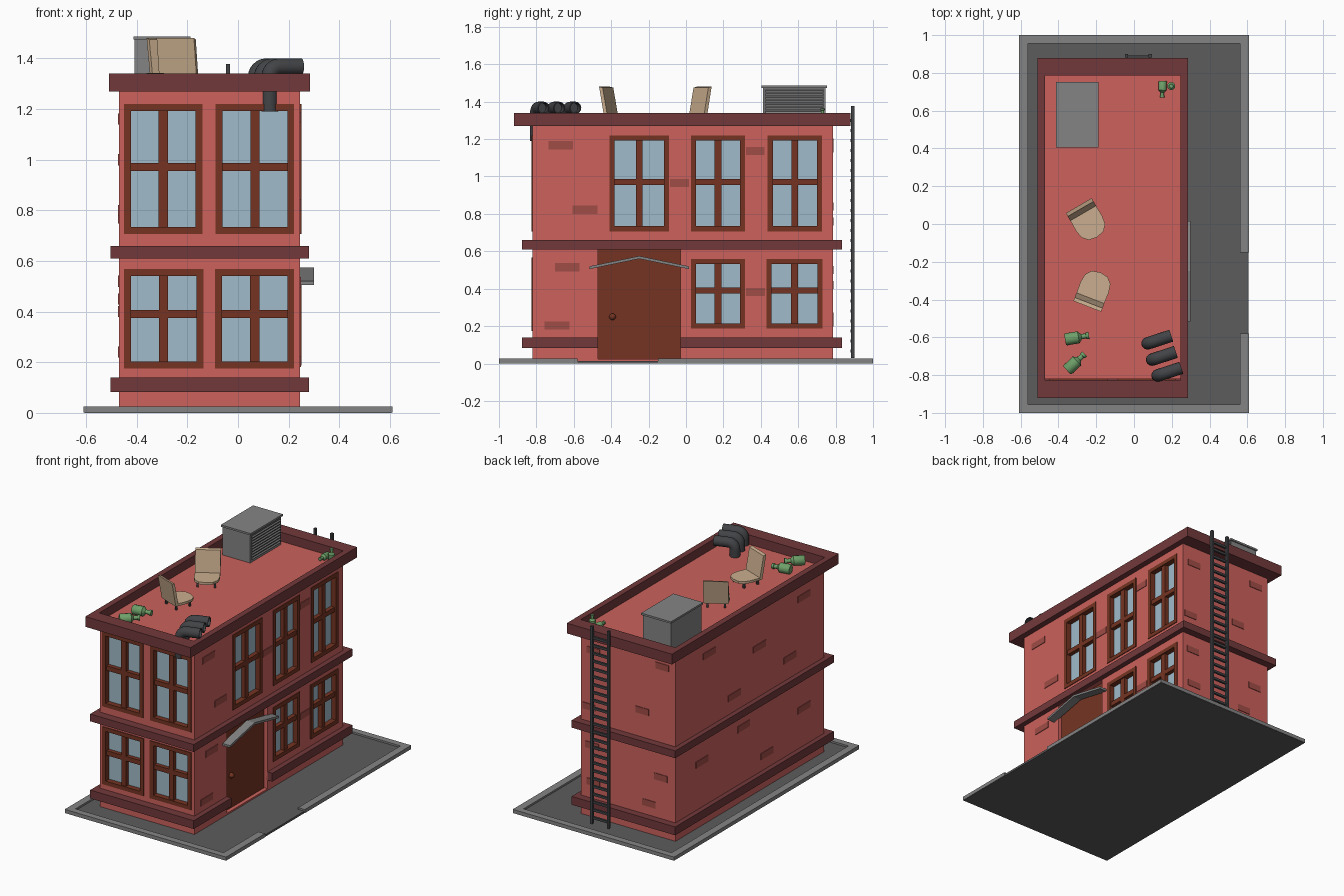
import bpy, bmesh, math
from mathutils import Vector, Matrix

if "Cube" in bpy.data.objects:
    bpy.data.objects.remove(bpy.data.objects["Cube"])


def material(name, rgb):
    m = bpy.data.materials.new(name)
    lin = [((c / 255 + 0.055) / 1.055) ** 2.4 for c in rgb]
    m.diffuse_color = (*lin, 1)
    m.use_nodes = True
    m.node_tree.nodes["Principled BSDF"].inputs["Base Color"].default_value = m.diffuse_color
    return m


RED = material("wall red", (204, 97, 92))
TRIM = material("trim maroon", (114, 57, 59))
BROWN = material("wood brown", (117, 52, 34))
GLASS = material("window blue", (160, 187, 202))
BRICK = material("brick dark red", (160, 77, 71))
GREY = material("concrete grey", (132, 132, 132))
ASPHALT = material("asphalt grey", (92, 92, 92))
METAL = material("dark metal", (66, 67, 70))
TAN = material("chair tan", (202, 174, 142))
GREEN = material("bottle green", (110, 160, 105))


def finish(name, bm, mat, smooth=False):
    bmesh.ops.recalc_face_normals(bm, faces=bm.faces)
    me = bpy.data.meshes.new(name)
    bm.to_mesh(me)
    bm.free()
    ob = bpy.data.objects.new(name, me)
    bpy.context.collection.objects.link(ob)
    me.materials.append(mat)
    if smooth:
        bpy.ops.object.select_all(action='DESELECT')
        ob.select_set(True)
        bpy.context.view_layer.objects.active = ob
        bpy.ops.object.shade_smooth_by_angle(angle=math.radians(40))
    return ob


def boxes(name, items, mat):
    """Each item is (x0, x1, y0, y1, z0, z1)."""
    bm = bmesh.new()
    for a, b, c, d, e, f in items:
        m = Matrix.Translation(((a + b) / 2, (c + d) / 2, (e + f) / 2)) @ \
            Matrix.Diagonal((abs(b - a), abs(d - c), abs(f - e), 1))
        bmesh.ops.create_cube(bm, size=1, matrix=m)
    return finish(name, bm, mat)


def prism(name, outline, vec, mat):
    bm = bmesh.new()
    face = bm.faces.new([bm.verts.new(p) for p in outline])
    r = bmesh.ops.extrude_face_region(bm, geom=[face], use_keep_orig=True)
    bmesh.ops.translate(bm, vec=vec, verts=[v for v in r['geom'] if isinstance(v, bmesh.types.BMVert)])
    return finish(name, bm, mat)


def loft(name, rings, mat):
    """Skin a list of rings with equal point counts, capped at both ends."""
    bm = bmesh.new()
    vr = [[bm.verts.new(p) for p in r] for r in rings]
    n = len(vr[0])
    for a, b in zip(vr, vr[1:]):
        for i in range(n):
            bm.faces.new((a[i], a[(i + 1) % n], b[(i + 1) % n], b[i]))
    bm.faces.new(vr[0][::-1])
    bm.faces.new(vr[-1])
    return finish(name, bm, mat, True)


def ring_items(x0, x1, y0, y1, t, z0, z1):
    """Rectangular ring as four boxes of thickness t."""
    return [(x0, x1, y0, y0 + t, z0, z1), (x0, x1, y1 - t, y1, z0, z1),
            (x0, x0 + t, y0 + t, y1 - t, z0, z1), (x1 - t, x1, y0 + t, y1 - t, z0, z1)]


X0, X1, Y0, Y1, ROOF = -0.47, 0.245, -0.82, 0.785, 1.28


def on_wall(side, u0, u1, v0, v1, d0, d1):
    """Box on a wall: u along it, v up, d outward."""
    return {'front': (u0, u1, Y0 - d1, Y0 - d0, v0, v1),
            'back': (u0, u1, Y1 + d0, Y1 + d1, v0, v1),
            'right': (X1 + d0, X1 + d1, u0, u1, v0, v1),
            'left': (X0 - d1, X0 - d0, u0, u1, v0, v1)}[side]


# Ground slab and curb with a driveway gap
boxes("ground_slab", [(-0.606, 0.606, -0.996, 0.996, 0, 0.014)], ASPHALT)
boxes("curb", [(-0.61, 0.61, -1, -0.955, 0.001, 0.026), (-0.61, 0.61, 0.955, 1, 0.001, 0.026),
               (-0.61, -0.56, -0.955, 0.955, 0.001, 0.026), (0.56, 0.61, -0.955, -0.58, 0.001, 0.026),
               (0.56, 0.61, -0.15, 0.955, 0.001, 0.026)], GREY)

# Walls with cut window and door openings
windows = [('front', -0.45, -0.14, 0.707, 1.22), ('front', -0.088, 0.222, 0.707, 1.22),
           ('front', -0.45, -0.137, 0.175, 0.568), ('front', -0.09, 0.222, 0.175, 0.568),
           ('right', -0.41, -0.09, 0.707, 1.22), ('right', 0.027, 0.315, 0.707, 1.22),
           ('right', 0.437, 0.727, 0.707, 1.22), ('right', 0.027, 0.315, 0.188, 0.558),
           ('right', 0.43, 0.73, 0.188, 0.558)]
DOOR = (-0.47, -0.03, 0.025, 0.61)
walls = boxes("walls", [(X0, X1, Y0, Y1, 0.01, ROOF)], RED)
cutter = boxes("opening_cutter", [on_wall(*w, -0.04, 0.05) for w in windows]
               + [on_wall('right', *DOOR, -0.035, 0.05)], RED)
cutter.hide_render = True
mod = walls.modifiers.new("openings", 'BOOLEAN')
mod.operation, mod.solver, mod.object = 'DIFFERENCE', 'EXACT', cutter
bpy.context.view_layer.objects.active = walls
bpy.ops.object.modifier_apply(modifier="openings")
bpy.data.objects.remove(cutter)

# Windows: frame, cross bars and glass
for i, (s, u0, u1, v0, v1) in enumerate(windows):
    t, um, vm = 0.027, (u0 + u1) / 2, v0 + (v1 - v0) * 0.515
    if v0 < 0.5:
        vm = v0 + (v1 - v0) * 0.55
    fr = [(u0, u0 + t, v0, v1), (u1 - t, u1, v0, v1), (u0 + t, u1 - t, v0, v0 + t), (u0 + t, u1 - t, v1 - t, v1)]
    bars = [(um - 0.018, um + 0.018, v0 + t, v1 - t), (u0 + t, um - 0.018, vm - 0.016, vm + 0.016),
            (um + 0.018, u1 - t, vm - 0.016, vm + 0.016)]
    boxes(f"window_frame_{i}", [on_wall(s, *q, -0.04, 0.005) for q in fr]
          + [on_wall(s, *q, -0.035, -0.004) for q in bars], BROWN)
    boxes(f"window_glass_{i}", [on_wall(s, u0 + 0.01, u1 - 0.01, v0 + 0.01, v1 - 0.01, -0.039, -0.032)], GLASS)

# Door, knob and gabled canopy
boxes("door", [on_wall('right', *DOOR, -0.036, -0.026)], BROWN)
bm = bmesh.new()
bmesh.ops.create_uvsphere(bm, u_segments=12, v_segments=8, radius=0.018,
                          matrix=Matrix.Translation((X1 - 0.018, -0.393, 0.25)))
finish("door_knob", bm, BROWN, True)
gable = [(-0.515, 0.505), (-0.25, 0.56), (0.015, 0.505), (0.015, 0.52), (-0.25, 0.575), (-0.515, 0.52)]
prism("door_canopy", [(X1 - 0.005, y, z) for y, z in gable], (0.06, 0, 0), GREY)

# Parapet and trim bands
boxes("parapet", ring_items(-0.51, 0.285, -0.92, 0.88, 0.04, 1.27, 1.34)
      + ring_items(-0.472, 0.247, -0.882, 0.842, 0.055, 1.27, 1.34)[:2], TRIM)
boxes("middle_band", ring_items(-0.503, 0.28, -0.878, 0.835, 0.06, 0.61, 0.66), TRIM)
low = ring_items(-0.503, 0.28, -0.878, 0.835, 0.06, 0.083, 0.14)[:3]
low += [(X1 - 0.01, 0.28, -0.82, DOOR[0], 0.083, 0.14), (X1 - 0.01, 0.28, DOOR[1], 0.78, 0.083, 0.14)]
boxes("lower_band", low, TRIM)

# Scattered brick plates (side, centre u, centre v)
bricks = {'right': [(-0.67, 1.167), (-0.54, 0.822), (-0.635, 0.515), (-0.69, 0.203), (0.37, 1.137),
                    (-0.035, 0.965), (0.372, 0.383)],
          'left': [(0.42, 1.16), (-0.12, 1.0), (-0.6, 1.16), (0.15, 0.77), (-0.45, 0.8), (0.5, 0.45),
                   (0.05, 0.52), (-0.6, 0.4), (-0.2, 0.24)],
          'back': [(-0.37, 1.18), (0.15, 1.15), (-0.22, 0.84), (0.18, 0.76), (-0.36, 0.42), (-0.27, 0.22),
                   (0.16, 0.5), (0.15, 0.25)]}
for s, spots in bricks.items():
    h = 0.05 if s == 'back' else 0.066
    plates = []
    for u, v in spots:
        hw = 0.05 if s == 'right' and u > -0.3 else h
        plates.append(on_wall(s, u - hw, u + hw, v - 0.022, v + 0.022, -0.004, 0.004))
    boxes(f"bricks_{s}", plates, BRICK)

# Back ladder
boxes("ladder_rails", [(x, x + 0.017, 0.882, 0.9, 0.03, 1.378) for x in (-0.048, 0.078)], METAL)
boxes("ladder_rungs", [(-0.035, 0.082, 0.879, 0.893, z, z + 0.016)
                       for z in [0.06 + 0.0535 * i for i in range(24)]], METAL)

# Rooftop cooling unit
boxes("cooling_unit", [(-0.408, -0.197, 0.413, 0.745, ROOF - 0.01, 1.475)], GREY)
boxes("cooling_unit_lid", [(-0.413, -0.188, 0.405, 0.753, 1.474, 1.487)], GREY)
boxes("vent_panel", [(-0.198, -0.194, 0.42, 0.738, 1.295, 1.47)], ASPHALT)
for i in range(9):
    z = 1.3 + i * 0.0185
    prism(f"vent_slat_{i}", [(-0.196, 0.425, z + 0.013), (-0.188, 0.425, z + 0.003), (-0.188, 0.425, z),
                             (-0.196, 0.425, z + 0.006)], (0, 0.308, 0), GREY)

# Two lawn chairs facing each other
for i, (x, y, fx, fy) in enumerate([(-0.293, 0.098, 0.5, -0.86), (-0.248, -0.437, 0.36, 0.93)]):
    seat = [(-0.078, 0.03), (0.078, 0.03), (0.08, 0.11), (0.072, 0.155), (0.045, 0.185), (0, 0.194),
            (-0.045, 0.185), (-0.072, 0.155), (-0.08, 0.11)]
    back = [(0.03, 1.318), (0.05, 1.318), (0.021, 1.475), (0.001, 1.48)]
    parts = [prism(f"chair_seat_{i}", [(a, b, 1.315) for a, b in seat], (0, 0, 0.016), TAN),
             prism(f"chair_back_{i}", [(-0.079, a, b) for a, b in back], (0.158, 0, 0), TAN),
             boxes(f"chair_legs_{i}", [(a - 0.006, a + 0.006, b - 0.006, b + 0.006, ROOF - 0.005, 1.316)
                                       for a in (-0.055, 0.055) for b in (0.05, 0.15)], METAL)]
    for p in parts:
        p.location = (x, y, 0)
        p.rotation_euler.z = math.atan2(-fx, fy)

# Three bent vent pipes, hollow at the mouth
R, B = 0.033, 0.04
ang = math.radians(18)
for i, (x, y) in enumerate([(0.072, -0.632), (0.096, -0.718), (0.125, -0.802)]):
    path = [(0, 1.19, 0, R)]
    for k in range(7):
        a = math.pi / 2 * k / 6
        path.append((B * (1 - math.cos(a)), 1.367 - B + B * math.sin(a), a, R))
    path += [(0.132, 1.367, math.pi / 2, R), (0.132, 1.367, math.pi / 2, 0.027), (0.09, 1.367, math.pi / 2, 0.027)]
    rings = []
    for s, z, a, r in path:
        ring = []
        for k in range(16):
            t = 2 * math.pi * k / 16
            q, w = r * math.cos(t), r * math.sin(t)
            ring.append((s + q * math.cos(a), w, z - q * math.sin(a)))
        rings.append(ring)
    p = loft(f"vent_pipe_{i}", rings, METAL)
    p.location = (x, y, 0)
    p.rotation_euler.z = ang

# Bottles: turned profile, lying or standing
profile = [(0.028, 0), (0.032, 0.005), (0.032, 0.072), (0.014, 0.088), (0.013, 0.112), (0.018, 0.113), (0.018, 0.128)]
spots = [(-0.365, -0.612, 10, 1, True), (-0.355, -0.775, 43, 1, True),
         (0.152, 0.757, -92, 0.68, True), (0.197, 0.73, 0, 0.66, False)]
for i, (x, y, a, sc, lying) in enumerate(spots):
    rings = [[(r * math.cos(math.pi * k / 6), r * math.sin(math.pi * k / 6), h) for k in range(12)]
             for r, h in profile]
    b = loft(f"bottle_{i}", rings, GREEN)
    b.scale = (sc, sc, sc)
    b.location = (x, y, ROOF + (0.031 * sc if lying else 0))
    b.rotation_euler = (0, math.pi / 2 if lying else 0, math.radians(a))
